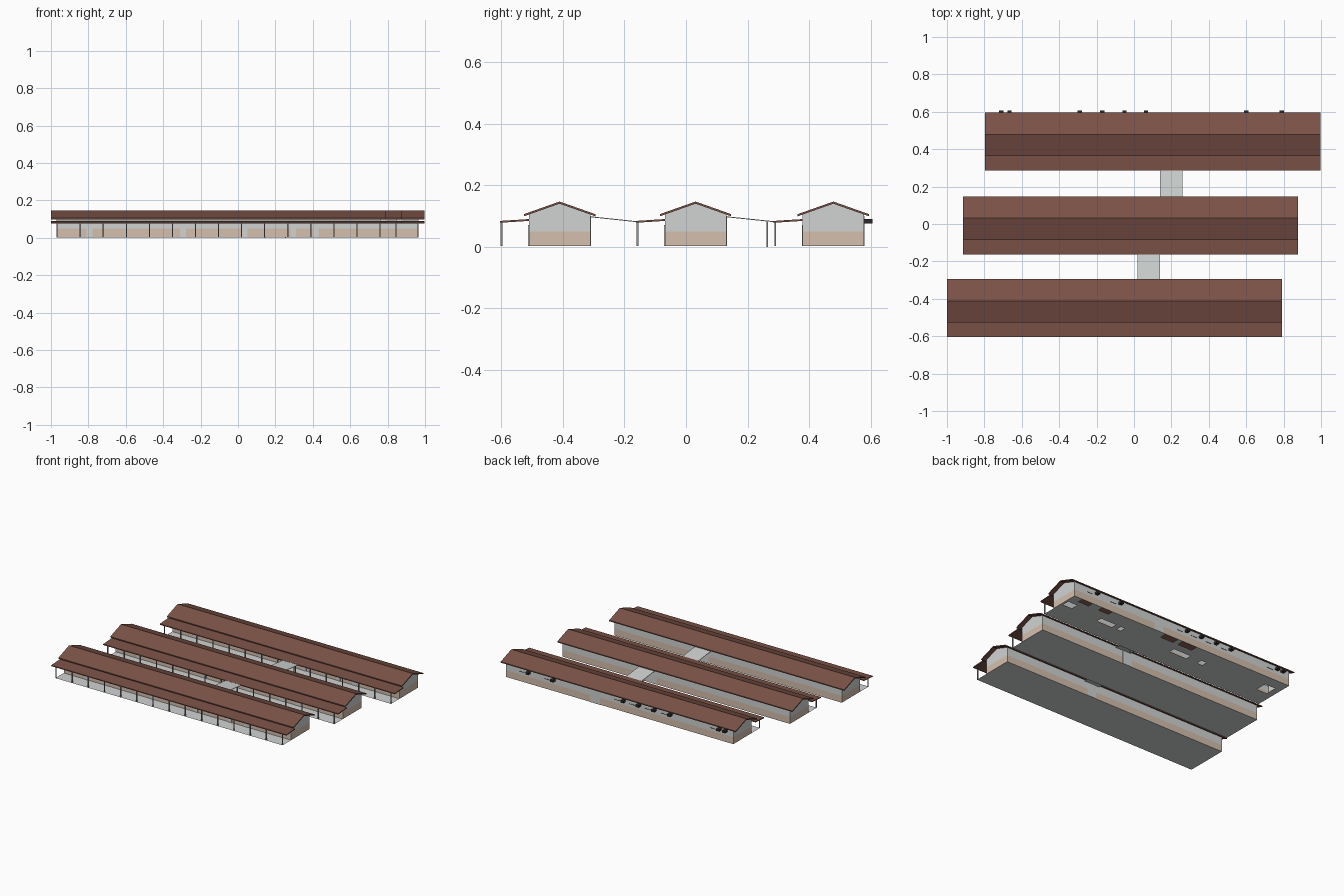
import bpy, bmesh
from mathutils import Vector

if "Cube" in bpy.data.objects:
    bpy.data.objects.remove(bpy.data.objects["Cube"])


def material(name, rgb):
    lin = [((c / 255 + 0.055) / 1.055) ** 2.4 for c in rgb] + [1]
    m = bpy.data.materials.new(name)
    m.use_nodes = True
    m.diffuse_color = lin
    m.node_tree.nodes["Principled BSDF"].inputs["Base Color"].default_value = lin
    return m


ROOF = material("brown roof", (122, 82, 71))
WALL = material("pale grey wall", (208, 212, 210))
BASE = material("tan wall base", (213, 191, 174))
POST = material("grey post", (150, 150, 150))
DARK = material("dark metal", (48, 42, 42))


def finish(bm, name, *mats):
    me = bpy.data.meshes.new(name)
    bm.to_mesh(me)
    bm.free()
    for m in mats:
        me.materials.append(m)
    ob = bpy.data.objects.new(name, me)
    bpy.context.collection.objects.link(ob)
    return ob


def extrude_x(profile, x0, x1):
    """Prism with a (y, z) cross-section running along x."""
    bm = bmesh.new()
    face = bm.faces.new([bm.verts.new((x0, y, z)) for y, z in profile])
    ext = bmesh.ops.extrude_face_region(bm, geom=[face], use_keep_orig=True)
    bmesh.ops.translate(bm, vec=(x1 - x0, 0, 0),
                        verts=[v for v in ext["geom"] if isinstance(v, bmesh.types.BMVert)])
    bmesh.ops.recalc_face_normals(bm, faces=bm.faces)
    return bm


def boxes(name, spans, mat):
    """One object made of boxes given as (x0, x1, y0, y1, z0, z1)."""
    bm = bmesh.new()
    for x0, x1, y0, y1, z0, z1 in spans:
        made = bmesh.ops.create_cube(bm, size=1)["verts"]
        for v in made:
            v.co = Vector(((x0 + x1) / 2 + v.co.x * (x1 - x0),
                           (y0 + y1) / 2 + v.co.y * (y1 - y0),
                           (z0 + z1) / 2 + v.co.z * (z1 - z0)))
    return finish(bm, name, mat)


def floor_sheet(name, x0, x1, y0, y1, holes):
    """Flat sheet with rectangular openings left out."""
    xs = sorted({x0, x1, *[v for h in holes for v in h[:2]]})
    ys = sorted({y0, y1, *[v for h in holes for v in h[2:]]})
    bm = bmesh.new()
    for xa, xb in zip(xs, xs[1:]):
        for ya, yb in zip(ys, ys[1:]):
            cx, cy = (xa + xb) / 2, (ya + yb) / 2
            if any(h[0] < cx < h[1] and h[2] < cy < h[3] for h in holes):
                continue
            bm.faces.new([bm.verts.new((x, y, 0.003))
                          for x, y in ((xa, ya), (xb, ya), (xb, yb), (xa, yb))])
    bmesh.ops.remove_doubles(bm, verts=bm.verts, dist=0.0001)
    finish(bm, name, WALL)


def block(label, cx, cy, holes=()):
    x0, x1 = cx - 0.866, cx + 0.866
    front, back = cy - 0.1, cy + 0.1

    # Walls: gabled shell, tan below and grey above
    bm = extrude_x([(front, 0.003), (front, 0.105), (cy, 0.14),
                    (back, 0.105), (back, 0.003)], x0, x1)
    bmesh.ops.delete(bm, geom=[f for f in bm.faces if abs(f.normal.z) > 0.5],
                     context="FACES_ONLY")
    bmesh.ops.bisect_plane(bm, geom=bm.verts[:] + bm.edges[:] + bm.faces[:],
                           plane_co=(0, 0, 0.05), plane_no=(0, 0, 1))
    for f in bm.faces:
        f.material_index = int(f.calc_center_median().z < 0.05)
    finish(bm, label + "_walls", WALL, BASE)

    floor_sheet(label + "_floor", x0, x1, cy - 0.192, back, holes)

    # Main gable roof and lower porch roof
    e, t = 0.116, 0.007
    finish(extrude_x([(cy - e, 0.106), (cy, 0.147), (cy + e, 0.106),
                      (cy + e, 0.106 - t), (cy, 0.147 - t), (cy - e, 0.106 - t)],
                     cx - 0.896, cx + 0.896), label + "_main_roof", ROOF)
    finish(extrude_x([(cy - 0.194, 0.084), (front, 0.09), (front, 0.084),
                      (cy - 0.194, 0.078)],
                     cx - 0.896, cx + 0.896), label + "_porch_roof", ROOF)

    # Porch posts
    step = (x1 - x0 - 0.006) / 14
    boxes(label + "_porch_posts",
          [(x0 + i * step, x0 + i * step + 0.006, cy - 0.192, cy - 0.186, 0.003, 0.081)
           for i in range(15)], POST)

    # Pale doors on the porch side and a passage door at the back
    doors = [(cx + d - 0.015, cx + d + 0.015, front - 0.002, front, 0.003, 0.07)
             for d in (-0.69, -0.19, 0.14, 0.4, 0.52)]
    doors.append((cx + 0.15, cx + 0.22, back, back + 0.002, 0.003, 0.1))
    boxes(label + "_doors", doors, WALL)


def walkway(label, x0, x1, y0, y1):
    finish(extrude_x([(y0, 0.099), (y1, 0.083), (y1, 0.08), (y0, 0.096)], x0, x1),
           label + "_roof", WALL)


HOLES = [(0.88, 0.95, 0.45, 0.5), (0.54, 0.66, 0.43, 0.47), (0.47, 0.5, 0.43, 0.47),
         (-0.06, 0.07, 0.43, 0.47), (-0.19, -0.15, 0.43, 0.47),
         (-0.72, -0.64, 0.42, 0.5), (0.82, 0.9, 0.54, 0.575),
         (0.66, 0.74, 0.54, 0.575), (0.13, 0.23, 0.53, 0.575), (-0.02, 0.09, 0.53, 0.575)]
block("front_block", -0.104, -0.411)
block("middle_block", -0.018, 0.031)
block("rear_block", 0.1, 0.479, HOLES)

# Covered links between the blocks
walkway("front_walkway", 0.02, 0.14, -0.311, -0.16)
walkway("rear_walkway", 0.14, 0.258, 0.131, 0.286)
boxes("rear_walkway_posts",
      [(x, x + 0.005, 0.262, 0.267, 0, 0.082) for x in (0.142, 0.251)], POST)

# Outdoor units and thin window sills on the rear wall
UNITS = (-0.71, -0.665, -0.29, -0.17, -0.05, 0.065, 0.6, 0.79)
boxes("outdoor_units",
      [(x - 0.011, x + 0.011, 0.579, 0.606, 0.075, 0.09) for x in UNITS], DARK)
boxes("rear_window_sills",
      [(x + 0.03, x + 0.075, 0.579, 0.581, 0.069, 0.071) for x in UNITS[1:]], DARK)
